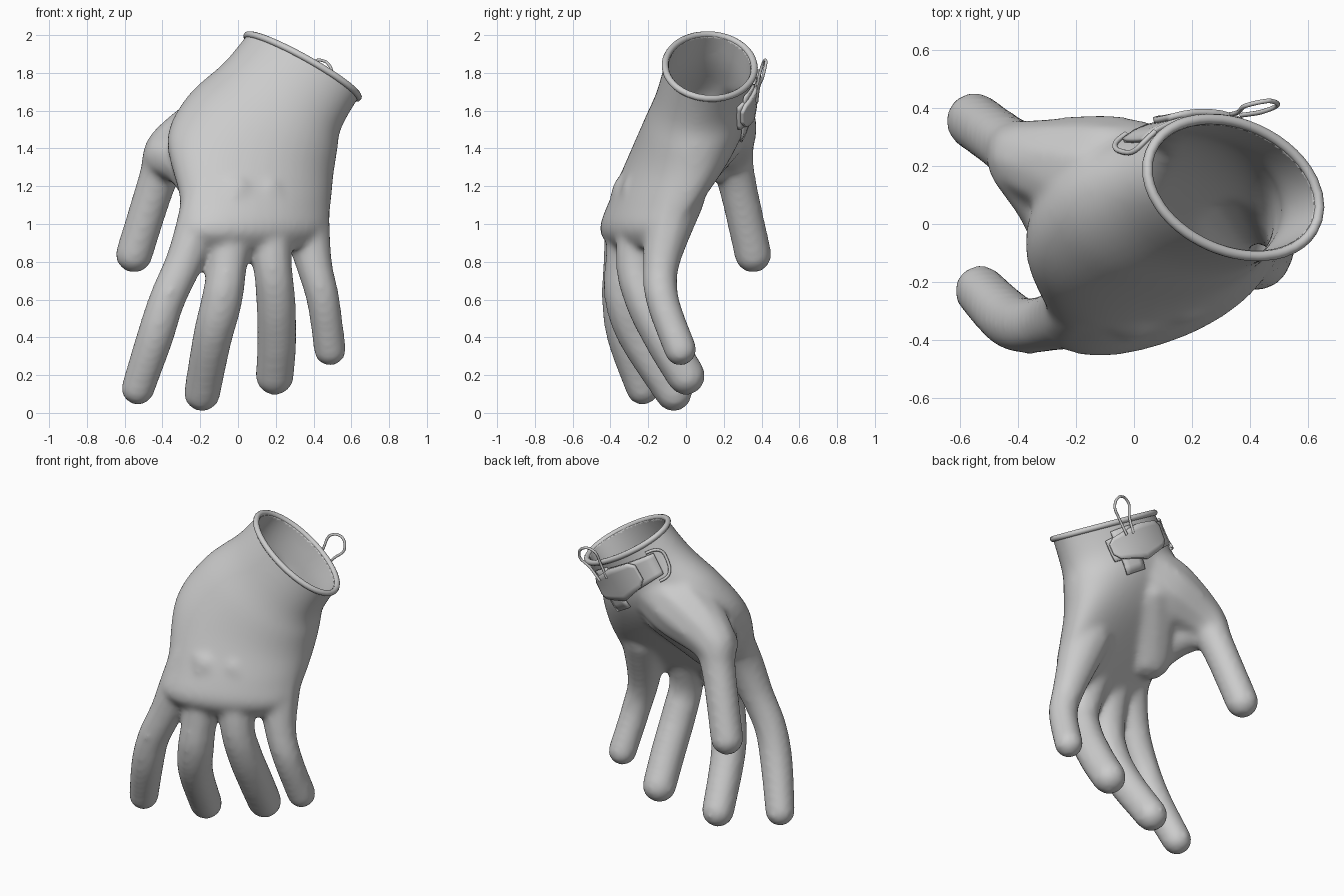
import bpy, bmesh, math
from mathutils import Vector, Matrix
from mathutils.bvhtree import BVHTree

if "Cube" in bpy.data.objects:
    bpy.data.objects.remove(bpy.data.objects["Cube"])

# Cuff frame: centre, direction across the opening, direction out of the opening
C = Vector((.35, .14, 1.825))
U = Vector((.85, 0, -.527))
N = Vector((.527, 0, .85))
CUT = Vector((.50, .20, .84)).normalized()   # normal of the cuff plane


def spline(keys, steps):
    """Catmull-Rom interpolation through tuples of any length."""
    k = [keys[0]] + list(keys) + [keys[-1]]
    out = []
    for i in range(1, len(k) - 2):
        for j in range(steps):
            t = j / steps
            out.append([.5 * (2 * b + (c - a) * t + (2 * a - 5 * b + 4 * c - d) * t * t
                              + (3 * b - a - 3 * c + d) * t ** 3)
                        for a, b, c, d in zip(*k[i - 1:i + 3])])
    return out + [list(keys[-1])]


def new_object(name, bm):
    me = bpy.data.meshes.new(name)
    bm.to_mesh(me)
    ob = bpy.data.objects.new(name, me)
    bpy.context.collection.objects.link(ob)
    bpy.ops.object.select_all(action='DESELECT')
    bpy.context.view_layer.objects.active = ob
    ob.select_set(True)
    return ob


def spow(v, e):
    return math.copysign(abs(v) ** e, v)


# Palm and wrist sections: centre xyz, half-width xyz, half-thickness, bow
sections = [
    (.43, .15, 1.96, .285, -.05, -.175, .235, 0),
    (.25, .095, 1.70, .305, -.04, -.175, .25, 0),
    (.13, .045, 1.53, .395, -.01, -.15, .27, .01),
    (.065, -.045, 1.35, .44, .04, -.10, .25, .03),
    (.09, -.18, 1.12, .40, .10, -.03, .20, .04),
    (.085, -.27, .97, .385, .12, 0, .15, .04),
    (.09, -.29, .87, .30, .10, 0, .07, .04),
]
# Digits and fleshy pads: centre xyz and radius
digits = {
    'index': [(-.17, -.25, 1.15, .13), (-.21, -.305, 1.0, .12), (-.285, -.338, .8, .102),
              (-.375, -.35, .6, .098), (-.44, -.32, .4, .1), (-.53, -.23, .13, .091)],
    'middle': [(-.02, -.25, 1.15, .15), (-.055, -.32, .8, .11), (-.085, -.32, .6, .112),
               (-.135, -.25, .4, .108), (-.19, -.065, .105, .1)],
    'ring': [(.14, -.2, 1.15, .15), (.18, -.265, .8, .108), (.2, -.22, .6, .107),
             (.205, -.11, .38, .107), (.195, .0, .195, .104)],
    'little': [(.33, -.05, 1.15, .155), (.40, -.13, .8, .1), (.45, -.125, .6, .09),
               (.487, -.03, .335, .088)],
    'thumb': [(.08, .14, 1.6, .2), (-.1, .17, 1.52, .205), (-.35, .22, 1.39, .14),
              (-.42, .262, 1.25, .107), (-.55, .355, .84, .101)],
    'web': [(-.38, .2, 1.36, .12), (-.27, .06, 1.32, .13), (-.19, -.1, 1.24, .14)],
    'pad': [(.0, .12, 1.5, .21), (-.16, -.06, 1.2, .15)],
}

# Solid hand: lofted palm plus swept digits
bm = bmesh.new()
M = 40
rings = []
for cx, cy, cz, ux, uy, uz, v, bow in spline(sections, 5):
    ring = []
    e = 2 + 8 * bow
    for i in range(M):
        a = 2 * math.pi * i / M
        c, s = spow(math.cos(a), 2 / e), spow(math.sin(a), 2 / e)
        ring.append(bm.verts.new((cx + ux * c, cy + uy * c + v * s + bow * c * c, cz + uz * c)))
    rings.append(ring)
for r0, r1 in zip(rings, rings[1:]):
    for i in range(M):
        j = (i + 1) % M
        bm.faces.new((r0[i], r0[j], r1[j], r1[i]))
bm.faces.new(rings[0][::-1])
bm.faces.new(rings[-1])
for keys in digits.values():
    for x, y, z, r in spline(keys, 10):
        bmesh.ops.create_icosphere(bm, subdivisions=2, radius=r * 1.02,
                                   matrix=Matrix.Translation((x, y, z)))
bmesh.ops.recalc_face_normals(bm, faces=bm.faces[:])
glove = new_object('glove', bm)
bm.free()

# Fuse and soften
m = glove.modifiers.new('fuse', 'REMESH')
m.mode = 'VOXEL'
m.voxel_size = .016
bpy.ops.object.modifier_apply(modifier='fuse')
m = glove.modifiers.new('soften', 'SMOOTH')
m.factor = .5
m.iterations = 18
bpy.ops.object.modifier_apply(modifier='soften')

# Cut the wrist opening and give the shell a wall
bm = bmesh.new()
bm.from_mesh(glove.data)
bmesh.ops.bisect_plane(bm, geom=bm.verts[:] + bm.edges[:] + bm.faces[:],
                       plane_co=C, plane_no=CUT, clear_outer=True)
tree = BVHTree.FromBMesh(bm)
side = CUT.cross(U)
rim = [v.co.copy() for v in bm.verts if v.is_boundary]
rim.sort(key=lambda p: math.atan2((p - C).dot(side), (p - C).dot(U)))
bm.to_mesh(glove.data)
bm.free()
m = glove.modifiers.new('wall', 'SOLIDIFY')
m.thickness = .02
m.offset = -1
bpy.ops.object.modifier_apply(modifier='wall')
bpy.ops.object.shade_smooth()


def on_glove(s, t, lift):
    """Point on the palm side of the wrist, in cuff coordinates."""
    p = C + s * U + t * N
    hit = tree.ray_cast(Vector((p.x, 2, p.z)), Vector((0, -1, 0)))
    if hit[0] is None:
        return Vector((p.x, .36 + lift, p.z))
    return hit[0] + Vector((0, lift, 0))


def patch(name, outline, lift, thick):
    """Patch hugging the wrist; outline holds (s, t_low, t_high) columns."""
    bm = bmesh.new()
    rows = 7
    cols = []
    for s, a, b in (p for i in range(len(outline) - 1)
                    for p in [[q + (r - q) * k / 4 for q, r in zip(outline[i], outline[i + 1])]
                              for k in range(0 if i == 0 else 1, 5)]):
        cols.append([bm.verts.new(on_glove(s, a + (b - a) * r / (rows - 1), lift))
                     for r in range(rows)])
    for c0, c1 in zip(cols, cols[1:]):
        for r in range(rows - 1):
            bm.faces.new((c0[r], c0[r + 1], c1[r + 1], c1[r]))
    bmesh.ops.recalc_face_normals(bm, faces=bm.faces[:])
    ob = new_object(name, bm)
    bm.free()
    m = ob.modifiers.new('thickness', 'SOLIDIFY')
    m.thickness = thick
    m.offset = 0
    bpy.ops.object.shade_smooth_by_angle(angle=math.radians(40))


def wire(name, pts, radius, cyclic):
    cu = bpy.data.curves.new(name, 'CURVE')
    cu.dimensions = '3D'
    cu.bevel_depth = radius
    cu.bevel_resolution = 3
    cu.use_fill_caps = True
    sp = cu.splines.new('POLY')
    sp.points.add(len(pts) - 1)
    for q, p in zip(sp.points, pts):
        q.co = (*p, 1)
    sp.use_cyclic_u = cyclic
    sp.use_smooth = True
    bpy.context.collection.objects.link(bpy.data.objects.new(name, cu))


# Rolled cuff edge
wire('cuff_rim', rim[::4], .018, True)

# Wrist strap, its flap and the pull tab
patch('wrist_strap', [(-.3, -.25, -.11), (-.1, -.28, -.1), (.2, -.26, -.12)], .012, .018)
patch('strap_flap', [(-.19, -.23, -.13), (-.15, -.27, -.1), (.0, -.31, -.09),
                     (.17, -.26, -.12), (.2, -.22, -.15)], .03, .022)
patch('pull_tab', [(.03, -.36, -.08), (.16, -.36, -.08)], .014, .014)

# Side buckle: half an oval at the thumb end of the strap
arc = [math.pi * (.5 + i / 16) for i in range(17)]
wire('strap_buckle', [on_glove(-.27 + .07 * spow(math.cos(a), .6), -.185 + .095 * spow(math.sin(a), .6), .015)
                      for a in arc], .009, False)

# Hanging loop above the cuff: teardrop with its feet on the strap
half = spline([(.03, -.14, .375), (.045, -.04, .385), (.065, .03, .405), (.04, .075, .418), (0, .09, .425)], 5)
loop = []
for w, t, y in half + [(-w, t, y) for w, t, y in half[-2::-1]]:
    p = C + (.08 + w) * U + t * N
    loop.append((p.x, y, p.z))
wire('hanging_loop', loop, .008, False)
